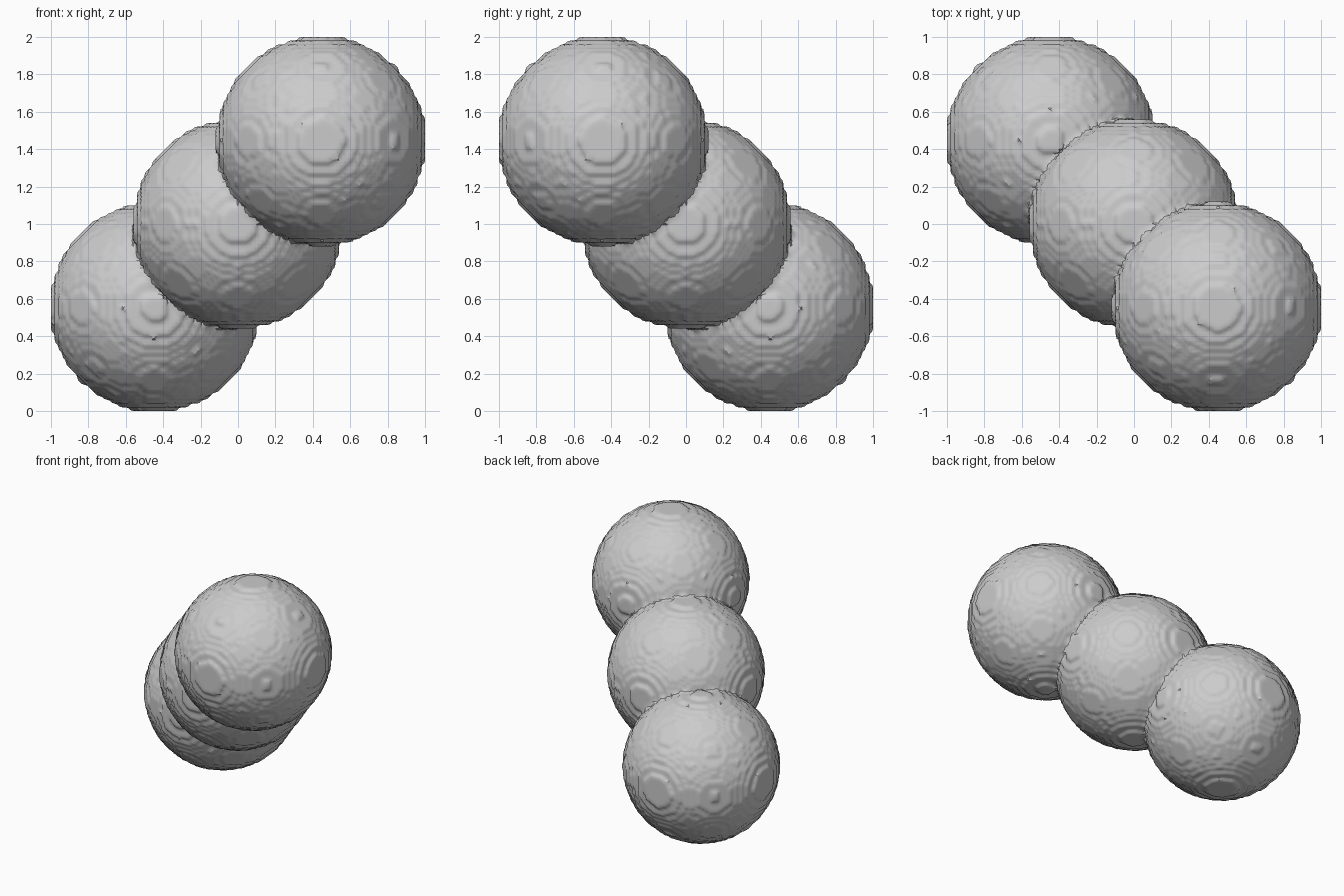
import bpy, math
from mathutils import Vector

if "Cube" in bpy.data.objects:
    bpy.data.objects.remove(bpy.data.objects["Cube"])

H = 0.02          # voxel size
R = 0.56          # ball radius
D = 0.445         # offset of the outer balls along the diagonal
CENTRES = [(-D, D, 1 - D), (0, 0, 1), (D, -D, 1 + D)]

# Voxels filled by the three overlapping balls
filled = set()
for c in CENTRES:
    lo = [math.floor((v - R) / H) - 1 for v in c]
    n = int(2 * R / H) + 4
    for i in range(lo[0], lo[0] + n):
        dx = ((i + 0.5) * H - c[0]) ** 2
        for j in range(lo[1], lo[1] + n):
            dxy = dx + ((j + 0.5) * H - c[1]) ** 2
            if dxy > R * R:
                continue
            for k in range(lo[2], lo[2] + n):
                if dxy + ((k + 0.5) * H - c[2]) ** 2 <= R * R:
                    filled.add((i, j, k))

# Skin of exposed voxel sides; each corner relaxes to the mean of its side centres
index, total, count, faces = {}, [], [], []
for cell in filled:
    for axis in range(3):
        u, v = (axis + 1) % 3, (axis + 2) % 3
        for side in (0, 1):
            near = list(cell)
            near[axis] += 2 * side - 1
            if tuple(near) in filled:
                continue
            mid = Vector(cell) + Vector((0.5, 0.5, 0.5))
            mid[axis] = cell[axis] + side
            quad = []
            for a, b in ((0, 0), (1, 0), (1, 1), (0, 1)):
                p = list(cell)
                p[axis] += side
                p[u] += a
                p[v] += b
                key = tuple(p)
                if key not in index:
                    index[key] = len(total)
                    total.append(Vector())
                    count.append(0)
                q = index[key]
                total[q] += mid
                count[q] += 1
                quad.append(q)
            faces.append(quad if side else quad[::-1])

verts = [t * (H / n) for t, n in zip(total, count)]
mesh = bpy.data.meshes.new("ball_chain")
mesh.from_pydata(verts, [], faces)
mesh.update()
balls = bpy.data.objects.new("ball_chain", mesh)
bpy.context.collection.objects.link(balls)

# Soft terraces with crisp steps
bpy.context.view_layer.objects.active = balls
balls.select_set(True)
bpy.ops.object.shade_smooth_by_angle(angle=math.radians(30))
